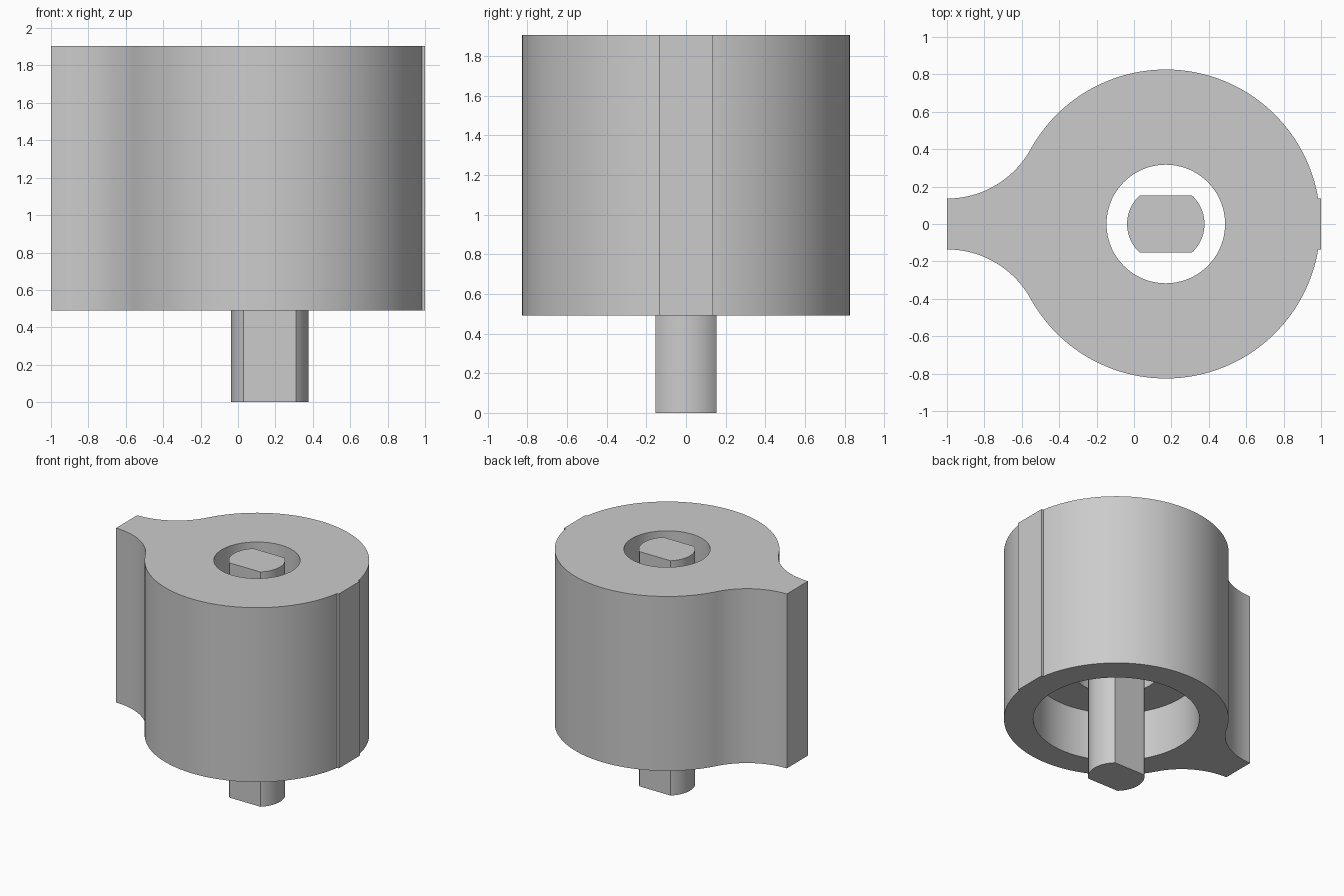
import bpy, bmesh
from math import sin, cos, pi, atan2, asin, sqrt, radians

cube = bpy.data.objects.get("Cube")
if cube:
    bpy.data.objects.remove(cube, do_unlink=True)

CX, R = 0.17, 0.826             # hub axis and outer radius
BASE, TOP = 0.49, 1.905         # hub height range
TIP = 0.136                     # half width of the fin tip and of the flat pad

grey = bpy.data.materials.new("plain grey")
grey.use_nodes = True
grey.diffuse_color = (0.6, 0.6, 0.6, 1)
grey.node_tree.nodes["Principled BSDF"].inputs["Base Color"].default_value = (0.6, 0.6, 0.6, 1)


def arc(cx, cy, r, a0, a1, n):
    """Points along an arc, both ends included."""
    return [(cx + r * cos(a0 + (a1 - a0) * i / n),
             cy + r * sin(a0 + (a1 - a0) * i / n)) for i in range(n + 1)]


def prism(name, outline, z0, z1):
    """Extrude a closed outline upward from z0 to z1."""
    bm = bmesh.new()
    face = bm.faces.new([bm.verts.new((x, y, z0)) for x, y in outline])
    ext = bmesh.ops.extrude_face_region(bm, geom=[face])
    for v in ext["geom"]:
        if isinstance(v, bmesh.types.BMVert):
            v.co.z = z1
    bmesh.ops.recalc_face_normals(bm, faces=bm.faces)
    mesh = bpy.data.meshes.new(name)
    bm.to_mesh(mesh)
    bm.free()
    mesh.materials.append(grey)
    obj = bpy.data.objects.new(name, mesh)
    bpy.context.collection.objects.link(obj)
    return obj


def select(obj):
    bpy.ops.object.select_all(action='DESELECT')
    obj.select_set(True)
    bpy.context.view_layer.objects.active = obj


def bore(obj, radius, z0, z1):
    """Cut a round hole on the hub axis."""
    cutter = prism("bore_cutter", arc(CX, 0, radius, 0, 2 * pi, 96)[:-1], z0, z1)
    mod = obj.modifiers.new("bore", 'BOOLEAN')
    mod.operation, mod.solver, mod.object = 'DIFFERENCE', 'EXACT', cutter
    select(obj)
    bpy.ops.object.modifier_apply(modifier=mod.name)
    bpy.data.objects.remove(cutter, do_unlink=True)


def smooth(obj):
    select(obj)
    bpy.ops.object.shade_smooth_by_angle(angle=radians(20))


# Hub outline: flat pad, round side, concave blend into the fin; then mirrored
dx = CX + 1
fillet = (dx * dx + TIP * TIP - R * R) / (2 * (R - TIP))
fy = TIP + fillet
join = atan2(fy, -dx)
half = [(1, TIP)]
half += arc(CX, 0, R, asin(TIP / R), join, 64)
half += arc(-1, fy, fillet, join - pi, -pi / 2, 24)[1:]
outline = half + [(x, -y) for x, y in reversed(half)]

hub = prism("hub_with_fin", outline, BASE, TOP)
bore(hub, 0.317, BASE - 0.2, TOP + 0.2)     # through hole
bore(hub, 0.611, BASE - 0.1, BASE + 0.40)   # wide recess underneath
smooth(hub)

# Shaft with two flats
r, flat = 0.207, 0.153
a = asin(flat / r)
shaft = prism("flatted_shaft",
              arc(CX, 0, r, -a, a, 20) + arc(CX, 0, r, pi - a, pi + a, 20), 0, TOP)
smooth(shaft)
